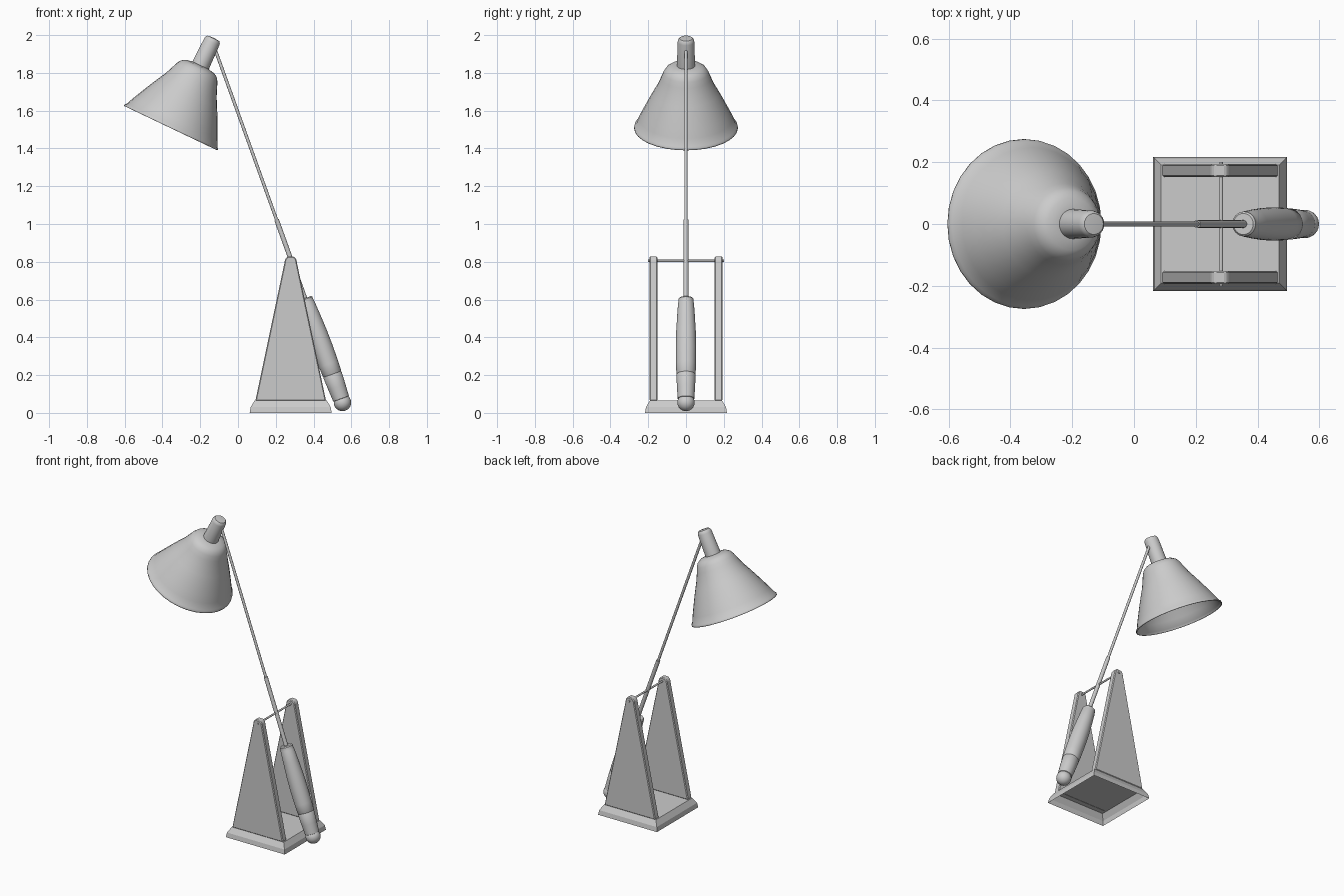
import bpy, bmesh, math
from mathutils import Vector

if "Cube" in bpy.data.objects:
    bpy.data.objects.remove(bpy.data.objects["Cube"])


def finish(name, bm, angle=None):
    bmesh.ops.remove_doubles(bm, verts=bm.verts, dist=1e-5)
    bmesh.ops.recalc_face_normals(bm, faces=bm.faces)
    mesh = bpy.data.meshes.new(name)
    bm.to_mesh(mesh)
    bm.free()
    ob = bpy.data.objects.new(name, mesh)
    bpy.context.collection.objects.link(ob)
    if angle:
        bpy.ops.object.select_all(action='DESELECT')
        ob.select_set(True)
        bpy.context.view_layer.objects.active = ob
        bpy.ops.object.shade_smooth_by_angle(angle=math.radians(angle))
    return ob


def lathe(name, profile, origin, axis, sides=24, angle=40):
    """Revolve (radius, distance) points around an axis through origin."""
    bm = bmesh.new()
    verts = [bm.verts.new((r, 0, t)) for r, t in profile]
    edges = [bm.edges.new(pair) for pair in zip(verts, verts[1:])]
    bmesh.ops.spin(bm, geom=verts + edges, axis=(0, 0, 1), cent=(0, 0, 0),
                   angle=math.tau, steps=sides)
    ob = finish(name, bm, angle)
    ob.location = origin
    ob.rotation_euler = Vector(axis).to_track_quat('Z', 'Y').to_euler()
    return ob


CX = 0.279  # centre of the stand

# Hollow flared base, open underneath
bm = bmesh.new()
rings = [[bm.verts.new((CX + sx * h, sy * h, z)) for sx, sy in
          ((-1, -1), (1, -1), (1, 1), (-1, 1))]
         for h, z in ((0.217, 0), (0.212, 0.03), (0.191, 0.065))]
for low, high in zip(rings, rings[1:]):
    for i in range(4):
        j = (i + 1) % 4
        bm.faces.new((low[i], low[j], high[j], high[i]))
bm.faces.new(rings[-1])
finish("stand_base", bm)

# Pair of tapered side plates
outline = [(-0.187, 0.064), (0.187, 0.064), (0.034, 0.79), (0.03, 0.813),
           (0.017, 0.828), (-0.017, 0.828), (-0.03, 0.813), (-0.034, 0.79)]
bm = bmesh.new()
face = bm.faces.new([bm.verts.new((CX + x, 0.152, z)) for x, z in outline])
ext = bmesh.ops.extrude_face_region(bm, geom=[face])
bmesh.ops.translate(bm, vec=(0, 0.042, 0),
                    verts=[g for g in ext["geom"] if isinstance(g, bmesh.types.BMVert)])
plates = finish("side_plates", bm)
bevel = plates.modifiers.new("soft_edges", 'BEVEL')
bevel.width = 0.005
bevel.limit_method = 'ANGLE'
mirror = plates.modifiers.new("other_side", 'MIRROR')
mirror.use_axis = (False, True, False)

# Pivot pin between the plates
lathe("pivot_pin", [(0, 0), (0.006, 0), (0.006, 0.4), (0, 0.4)],
      (CX + 0.003, -0.2, 0.805), (0, 1, 0), 12)

# Balanced arm: thin rod with a thicker sleeve near the pivot
top = Vector((-0.125, 0, 1.935))
ball = Vector((0.553, 0, 0.055))
down = (ball - top).normalized()
lathe("arm_rod", [(0, 0), (0.0085, 0), (0.0085, 1.45), (0, 1.45)], top, down, 16)
lathe("arm_sleeve", [(0, 0), (0.0125, 0), (0.0125, 0.46), (0, 0.46)],
      top + down * 0.97, down, 16)

# Counterweight handle with a groove and a ball end
lathe("counterweight",
      [(0, 0), (0.034, 0), (0.040, 0.006), (0.040, 0.022), (0.042, 0.028),
       (0.047, 0.10), (0.052, 0.19), (0.054, 0.28), (0.053, 0.37),
       (0.051, 0.425), (0.049, 0.428), (0.051, 0.432), (0.048, 0.50),
       (0.044, 0.565), (0.038, 0.568), (0, 0.568)],
      ball - down * 0.587, down, 32)
lathe("counterweight_ball",
      [(0.046 * math.sin(math.pi * i / 12), -0.046 * math.cos(math.pi * i / 12))
       for i in range(13)], ball, down)

# Bell-shaped lampshade
shade_pos, shade_axis = (-0.356, 0, 1.508), (0.43, 0, 0.903)
shade = lathe("lampshade",
              [(0.275, 0), (0.274, 0.008), (0.266, 0.016), (0.248, 0.057),
               (0.227, 0.1), (0.2, 0.155), (0.174, 0.205), (0.15, 0.25),
               (0.131, 0.295), (0.119, 0.325), (0.106, 0.346), (0.085, 0.36),
               (0.05, 0.367), (0, 0.367)],
              shade_pos, shade_axis, 32)
solid = shade.modifiers.new("wall", 'SOLIDIFY')
solid.thickness = 0.005

# Socket tube above the shade
lathe("socket_tube",
      [(0, 0.35), (0.049, 0.35), (0.048, 0.37), (0.044, 0.505),
       (0.041, 0.518), (0.034, 0.526), (0, 0.529)],
      shade_pos, shade_axis, 24)
